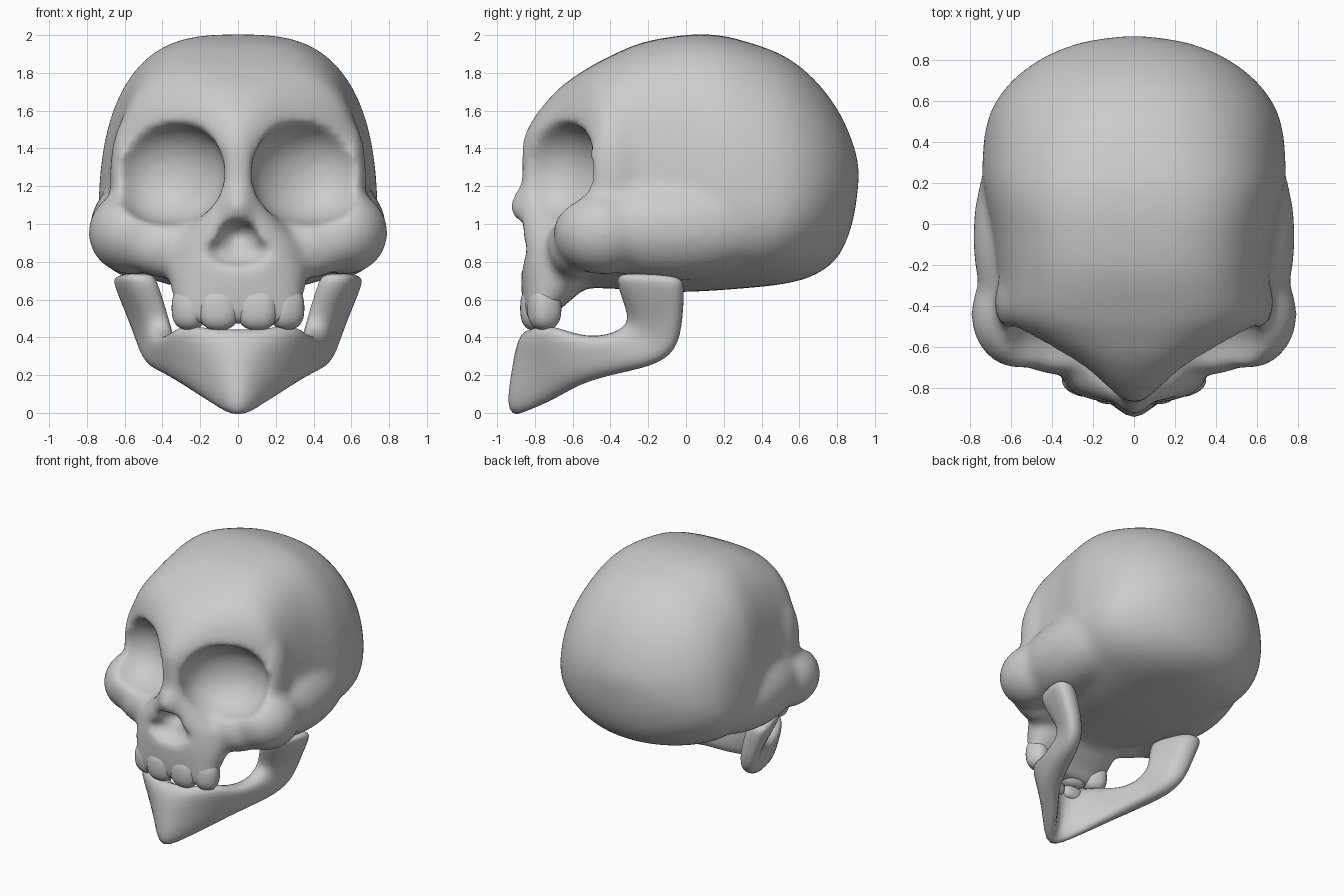
import bpy, bmesh, math
from mathutils import Vector, Matrix

if "Cube" in bpy.data.objects:
    bpy.data.objects.remove(bpy.data.objects["Cube"])


def make(name, bm):
    bmesh.ops.recalc_face_normals(bm, faces=bm.faces)
    me = bpy.data.meshes.new(name)
    bm.to_mesh(me)
    bm.free()
    ob = bpy.data.objects.new(name, me)
    bpy.context.collection.objects.link(ob)
    return ob


def loft(bm, rings):
    vs = [[bm.verts.new(p) for p in r] for r in rings]
    n = len(vs[0])
    for a, b in zip(vs, vs[1:]):
        for i in range(n):
            bm.faces.new((a[i], a[(i + 1) % n], b[(i + 1) % n], b[i]))
    bm.faces.new(vs[0])
    bm.faces.new(vs[-1])


def power(c, e):
    return math.copysign(abs(c) ** e, c)


def blob(bm, c, r, turn=0, e=1.0, pair=True):
    """Ellipsoid (boxier when e < 1), mirrored across x when pair is set."""
    for s in ((1, -1) if pair else (1,)):
        rot = Matrix.Rotation(math.radians(turn * s), 3, 'Z')
        new = bmesh.ops.create_uvsphere(bm, u_segments=28, v_segments=16, radius=1)
        for v in new['verts']:
            p = Vector([power(v.co[i], e) * r[i] for i in range(3)])
            v.co = rot @ p + Vector((c[0] * s, c[1], c[2]))


def smooth(ob):
    for p in ob.data.polygons:
        p.use_smooth = True


# cranium: sections along y (y, top, bottom, half width, height of widest point, squareness)
CRANIUM = [
    (.915, 1.31, 1.22, .06, 1.27, 2), (.88, 1.44, 1.0, .27, 1.24, 2),
    (.80, 1.61, .82, .46, 1.2, 2.1), (.67, 1.775, .725, .62, 1.15, 2.2),
    (.50, 1.90, .68, .715, 1.1, 2.4), (.25, 1.985, .655, .74, 1.1, 2.7),
    (.10, 2.004, .645, .72, 1.1, 2.9), (-.05, 1.995, .64, .69, 1.1, 3),
    (-.25, 1.955, .65, .665, 1.15, 3), (-.45, 1.865, .66, .64, 1.25, 2.9),
    (-.56, 1.80, .66, .49, 1.38, 2.7), (-.67, 1.72, .68, .31, 1.4, 2.6),
    (-.78, 1.60, .70, .16, 1.4, 2.5), (-.85, 1.49, .85, .06, 1.38, 2.5),
    (-.87, 1.43, 1.0, .03, 1.35, 2.5)]


def refine(rows, steps=5):
    """Catmull-Rom interpolation between table rows."""
    out = []
    for k in range(len(rows) - 1):
        q = [rows[max(k - 1, 0)], rows[k], rows[k + 1], rows[min(k + 2, len(rows) - 1)]]
        for j in range(steps):
            t = j / steps
            out.append([b + .5 * t * (c - a + t * (2 * a - 5 * b + 4 * c - d
                        + t * (3 * (b - c) + d - a))) for a, b, c, d in zip(*q)])
    return out + [rows[-1]]


def skull_ring(y, top, bot, hw, zm, sq, n=64):
    ring = []
    for i in range(n):
        a = 2 * math.pi * i / n
        c, s = math.cos(a), math.sin(a)
        e = 2 / sq if s > 0 else 2 / min(sq, 2.5)
        h = top - zm if s > 0 else zm - bot
        up = power(s, e)
        ring.append((hw * power(c, e) * (1 - .05 * max(up, 0)), y, zm + h * up))
    return ring


bm = bmesh.new()
loft(bm, [skull_ring(*s) for s in refine(CRANIUM)])

# upper jaw and nose root: plan sections along z (z, half width, front y, back y)
MAXILLA = [(.47, .29, -.84, -.72), (.53, .33, -.86, -.69), (.62, .35, -.87, -.58),
           (.75, .37, -.875, -.48), (.9, .34, -.875, -.4), (1.05, .2, -.89, -.4),
           (1.2, .1, -.87, -.5)]
rings = []
for z, hw, yf, yb in MAXILLA:
    ring = []
    for i in range(40):
        a = 2 * math.pi * i / 40
        ring.append((hw * power(math.cos(a), .8),
                     (yf + yb) / 2 + (yb - yf) / 2 * power(math.sin(a), .8), z))
    rings.append(ring)
loft(bm, rings)

# cheekbones, side bulges, outer eye rims and nose tip
blob(bm, (.56, -.44, .955), (.235, .265, .225))
blob(bm, (.49, -.06, .98), (.295, .56, .28))
blob(bm, (.36, -.58, .88), (.25, .155, .17))
blob(bm, (.58, -.38, 1.25), (.10, .15, .32))
blob(bm, (0, -.845, 1.09), (.085, .085, .115), pair=False)
skull = make("skull", bm)

# cutters for eye sockets and nose opening
cutters = []
bm = bmesh.new()
blob(bm, (.37, -.70, 1.27), (.32, .27, .275), turn=34, e=.95)
cutters.append(make("eye_socket_cutter", bm))
for c, r in [((0, -.89, .93), (.11, .18, .09)), ((0, -.89, .86), (.18, .13, .085))]:
    bm = bmesh.new()
    blob(bm, c, r, pair=False)
    cutters.append(make("nose_cutter", bm))


def remesh(size):
    m = skull.modifiers.new("remesh", 'REMESH')
    m.mode = 'VOXEL'
    m.voxel_size = size


remesh(.025)
for c in cutters:
    c.hide_render = True
    m = skull.modifiers.new("cut", 'BOOLEAN')
    m.operation = 'DIFFERENCE'
    m.solver = 'EXACT'
    m.object = c
remesh(.022)
m = skull.modifiers.new("soften", 'SMOOTH')
m.factor = .5
m.iterations = 18
dg = bpy.context.evaluated_depsgraph_get()
baked = bpy.data.meshes.new_from_object(skull.evaluated_get(dg))
skull.modifiers.clear()
skull.data = baked
for c in cutters:
    bpy.data.objects.remove(c)
smooth(skull)

# upper and lower teeth
bm = bmesh.new()
blob(bm, (.102, -.80, .555), (.108, .078, .118), e=.8)
blob(bm, (.258, -.75, .555), (.09, .085, .115), turn=25, e=.8)
smooth(make("upper_teeth", bm))
bm = bmesh.new()
blob(bm, (.085, -.79, .375), (.09, .05, .055), e=.8)
blob(bm, (.25, -.735, .40), (.085, .045, .055), turn=40, e=.8)
smooth(make("lower_teeth", bm))

# lower jaw: chin to joint (lower outer edge, upper outer edge, inward offset)
JAW = [((0, -1.04, -.045), (0, -.89, .45), (0, .13)),
       ((.16, -.80, .04), (.17, -.88, .45), (-.05, .12)),
       ((.33, -.62, .14), (.35, -.77, .48), (-.12, .08)),
       ((.43, -.40, .20), (.41, -.58, .41), (-.14, .02)),
       ((.51, -.18, .24), (.46, -.42, .41), (-.14, 0)),
       ((.55, -.04, .32), (.47, -.30, .47), (-.14, 0)),
       ((.61, -.01, .50), (.53, -.33, .57), (-.17, 0)),
       ((.69, 0, .68), (.60, -.38, .70), (-.20, 0)),
       ((.68, -.02, .73), (.59, -.36, .75), (-.16, 0))]
half = []
for b, t, d in JAW:
    b, t, d = Vector(b), Vector(t), Vector((d[0], d[1], 0))
    mid = (b + t) / 2
    half.append([b, mid, t, t + d, mid + d, b + d])
other = [[Vector((-p.x, p.y, p.z)) for p in r] for r in reversed(half[1:])]
bm = bmesh.new()
loft(bm, other + half)
jaw = make("lower_jaw", bm)
m = jaw.modifiers.new("subdivide", 'SUBSURF')
m.levels = m.render_levels = 2
smooth(jaw)
